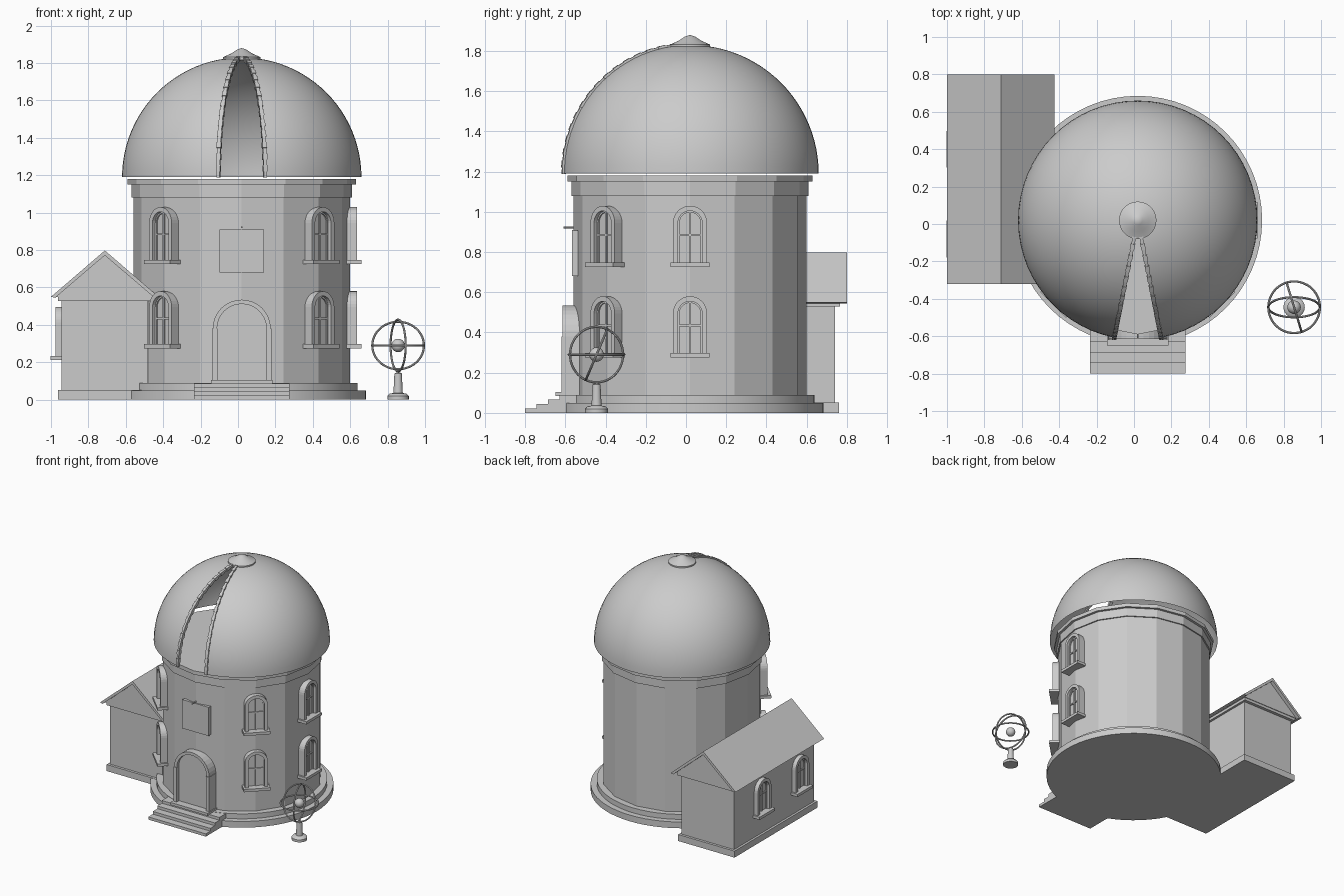
import bpy, bmesh
from math import sin, cos, pi, radians, atan2, hypot
from mathutils import Matrix, Vector

if "Cube" in bpy.data.objects:
    bpy.data.objects.remove(bpy.data.objects["Cube"])

stone = bpy.data.materials.new("grey stone")
stone.use_nodes = True
GREY = (0.6, 0.6, 0.6, 1)
stone.diffuse_color = GREY
stone.node_tree.nodes["Principled BSDF"].inputs["Base Color"].default_value = GREY

CX = CY = 0.02                      # tower axis
AXIS = Matrix.Translation((CX, CY, 0))


def finish(name, bm, matrix=Matrix(), smooth=False):
    bmesh.ops.recalc_face_normals(bm, faces=bm.faces)
    me = bpy.data.meshes.new(name)
    bm.to_mesh(me)
    bm.free()
    me.materials.append(stone)
    ob = bpy.data.objects.new(name, me)
    ob.matrix_world = matrix
    bpy.context.collection.objects.link(ob)
    if smooth:
        bpy.ops.object.select_all(action='DESELECT')
        ob.select_set(True)
        bpy.context.view_layer.objects.active = ob
        bpy.ops.object.shade_smooth_by_angle(angle=radians(35))
    return ob


def box(name, lo, hi, matrix=Matrix()):
    bm = bmesh.new()
    lo, hi = Vector(lo), Vector(hi)
    bmesh.ops.create_cube(bm, size=1, matrix=Matrix.Translation((lo + hi) / 2)
                          @ Matrix.Diagonal((hi - lo).to_4d()))
    return finish(name, bm, matrix)


def lathe(bm, profile, sides):
    verts = [bm.verts.new((r, 0, z)) for r, z in profile]
    edges = [bm.edges.new(pair) for pair in zip(verts, verts[1:])]
    bmesh.ops.spin(bm, geom=verts + edges, axis=(0, 0, 1), cent=(0, 0, 0),
                   angle=2 * pi, steps=sides)
    bmesh.ops.remove_doubles(bm, verts=bm.verts, dist=1e-4)


def turned(name, profile, sides=64, matrix=AXIS, smooth=True):
    bm = bmesh.new()
    lathe(bm, profile, sides)
    return finish(name, bm, matrix, smooth)


def prism(name, outline, y0, y1, matrix=Matrix()):
    """Extrude an outline in x and z along y."""
    bm = bmesh.new()
    face = bm.faces.new([bm.verts.new((x, y0, z)) for x, z in outline])
    new = bmesh.ops.extrude_face_region(bm, geom=[face])["geom"]
    bmesh.ops.translate(bm, vec=(0, y1 - y0, 0),
                        verts=[v for v in new if isinstance(v, bmesh.types.BMVert)])
    return finish(name, bm, matrix)


def arch(w, bottom, spring, n=16):
    arc = [(-w * cos(pi * i / n), spring + w * sin(pi * i / n)) for i in range(n + 1)]
    return [(-w, bottom)] + arc + [(w, bottom)]


def arch_band(name, outer, inner, bottom, spring, y0, y1, matrix):
    a, b = arch(outer, bottom, spring), arch(inner, bottom, spring)
    return prism(name, a + b[::-1], y0, y1, matrix)


def window(name, matrix, h):
    """Arched window: bottom of the sill at z = 0, outside towards -y."""
    spring = h - 0.085
    box(name + "_sill", (-0.098, -0.06, 0), (0.098, 0.03, 0.022), matrix)
    arch_band(name + "_frame", 0.085, 0.06, 0.02, spring, -0.035, 0.03, matrix)
    prism(name + "_pane", arch(0.062, 0.02, spring), -0.006, 0.03, matrix)
    arch_band(name + "_sash", 0.061, 0.052, 0.02, spring, -0.014, 0.0, matrix)
    box(name + "_mullion", (-0.005, -0.014, 0.02), (0.005, 0, spring + 0.055), matrix)
    box(name + "_crossbar", (-0.055, -0.014, 0.155), (0.055, 0, 0.165), matrix)


# Tower
turned("plinth", [(0, 0), (0.665, 0), (0.665, 0.05), (0.62, 0.05), (0.62, 0.09), (0, 0.09)])
for name, r, z0, z1 in (("tower_wall", 0.58, 0.08, 1.09), ("cornice", 0.59, 1.08, 1.15),
                        ("dome_track", 0.61, 1.15, 1.18)):
    turned(name, [(0, z0), (r, z0), (r, z1), (0, z1)], 16, smooth=False)

# Dome with a wedge-shaped shutter opening towards the front
R, BASE, SLIT = 0.64, 1.19, radians(11.25)
bm = bmesh.new()
lathe(bm, [(R * cos(pi / 2 * i / 24), BASE + R * sin(pi / 2 * i / 24)) for i in range(25)], 64)
gap = []
for f in bm.faces:
    c = f.calc_center_median()
    if abs(atan2(c.x, -c.y)) < SLIT and hypot(c.x, c.y) > 0.08:
        gap.append(f)
bmesh.ops.delete(bm, geom=gap, context='FACES')
finish("dome", bm, AXIS, True)
turned("dome_cap", [(0.1, 1.815), (0.1, 1.832), (0.06, 1.849), (0.025, 1.872), (0, 1.88)], 32)

# Toothed rails along both edges of the opening
for side, word in ((-1, "right"), (1, "left")):
    bm = bmesh.new()
    for i in range(30):
        tilt = radians(1.4 + i * 2.8)
        turn = Matrix.Rotation(side * SLIT, 4, 'Z') @ Matrix.Rotation(-tilt, 4, 'X')
        deep = 0.024 if i % 2 else 0.018
        bmesh.ops.create_cube(bm, size=1, matrix=Matrix.Translation((0, 0, BASE)) @ turn
                              @ Matrix.Translation((0, -R, 0))
                              @ Matrix.Diagonal((deep, deep, 0.033, 1)))
    finish(word + "_shutter_rail", bm, AXIS)

# Tower windows, two floors
for word, angle in (("right", -45), ("front_left", 45), ("left", 90)):
    for floor, z in (("lower", 0.275), ("upper", 0.725)):
        spot = AXIS @ Matrix.Rotation(radians(angle), 4, 'Z') @ Matrix.Translation((0, -0.58, z))
        window(f"{floor}_{word}_window", spot, 0.305)

# Doorway
door = Matrix.Translation((CX, 0, 0))
arch_band("door_arch", 0.155, 0.132, 0.1, 0.38, -0.615, -0.53, door)
prism("door", arch(0.134, 0.1, 0.38), -0.59, -0.53, door)
for side in (-1, 1):
    x = side * 0.144
    box("door_pilaster", (x - 0.014, -0.62, 0.1), (x + 0.014, -0.53, 0.38), door)
box("threshold", (-0.165, -0.65, 0.085), (0.165, -0.53, 0.105), door)
for i in range(4):
    box("step", (-0.255, -0.8 + i * 0.057, 0), (0.255, -0.5, 0.022 * (i + 1)), door)

# Sundial plate and its peg
box("sundial_plate", (-0.118, -0.568, 0.68), (0.118, -0.559, 0.91), door)
box("sundial_backing", (-0.116, -0.56, 0.682), (0.116, -0.53, 0.908), door)
turned("sundial_peg", [(0, 0), (0.005, 0), (0.005, 0.06), (0, 0.06)], 8,
       Matrix.Translation((CX, -0.55, 0.922)) @ Matrix.Rotation(pi / 2, 4, 'X'))

# Annex
AX = Matrix.Translation((-0.712, 0, 0))
box("annex_plinth", (-0.25, -0.29, 0), (0.25, 0.76, 0.052), AX)
box("annex_wall", (-0.232, -0.27, 0.05), (0.232, 0.74, 0.54), AX)
box("annex_cornice", (-0.25, -0.29, 0.528), (0.25, 0.765, 0.555), AX)
prism("annex_gable", [(-0.26, 0.55), (0.26, 0.55), (0, 0.775)], -0.295, 0.77, AX)
prism("annex_roof", [(-0.288, 0.55), (0, 0.798), (0.288, 0.55), (0.265, 0.545),
                     (0, 0.772), (-0.265, 0.545)], -0.32, 0.8, AX)
for word, y in (("front", -0.08), ("back", 0.40)):
    spot = Matrix.Translation((-0.942, y, 0.212)) @ Matrix.Rotation(-pi / 2, 4, 'Z')
    window(f"annex_{word}_window", spot, 0.285)

# Armillary sphere on a pedestal
SPOT = Matrix.Translation((0.856, -0.445, 0))
turned("pedestal", [(0, 0), (0.057, 0), (0.057, 0.02), (0.045, 0.032), (0.025, 0.036),
                    (0.02, 0.14), (0, 0.15)], 24, SPOT)
heart = SPOT @ Matrix.Translation((0, 0, 0.29))
turned("globe", [(0.036 * sin(pi * i / 10), -0.036 * cos(pi * i / 10)) for i in range(11)],
       20, heart)
hoop = [(0.138 + 0.006 * cos(pi * i / 4), 0.006 * sin(pi * i / 4)) for i in range(9)]
turned("horizon_hoop", hoop, 48, heart)
turned("meridian_hoop", hoop, 48, heart @ Matrix.Rotation(radians(17), 4, 'Z')
       @ Matrix.Rotation(pi / 2, 4, 'Y'))
turned("tilted_hoop", hoop, 48, heart @ Matrix.Rotation(radians(67), 4, 'X'))
